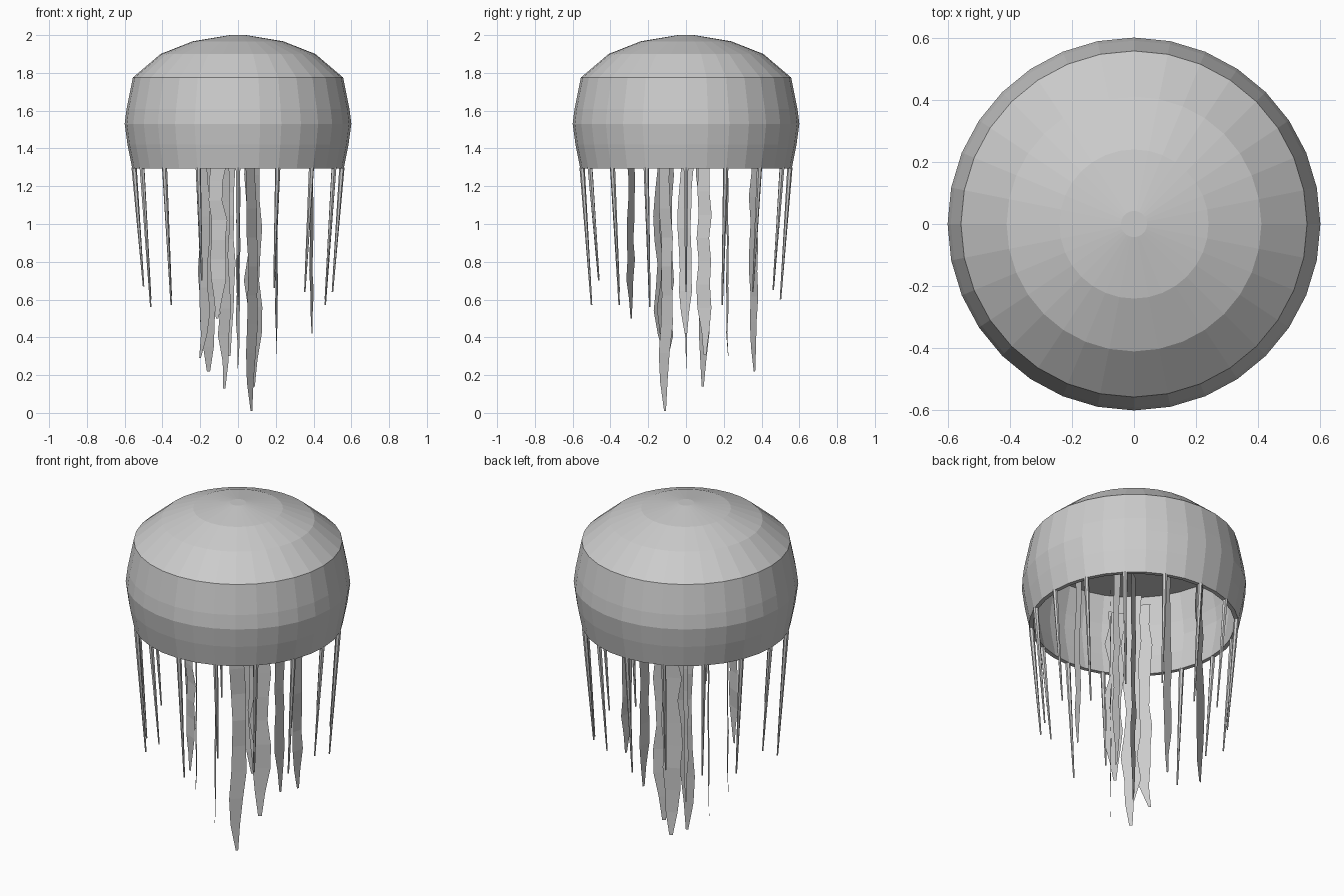
import bpy, bmesh, math, random

if "Cube" in bpy.data.objects:
    bpy.data.objects.remove(bpy.data.objects["Cube"])

random.seed(4)
grey = bpy.data.materials.new("soft_grey")
grey.diffuse_color = (0.6, 0.6, 0.6, 1)
grey.use_nodes = True
grey.node_tree.nodes["Principled BSDF"].inputs["Base Color"].default_value = grey.diffuse_color


def make(name, verts, faces, closed=True):
    me = bpy.data.meshes.new(name)
    me.from_pydata(verts, [], faces)
    if closed:
        bm = bmesh.new()
        bm.from_mesh(me)
        bmesh.ops.remove_doubles(bm, verts=bm.verts, dist=1e-5)
        bmesh.ops.dissolve_degenerate(bm, dist=1e-5, edges=bm.edges)
        bmesh.ops.recalc_face_normals(bm, faces=bm.faces)
        bm.to_mesh(me)
        bm.free()
    me.materials.append(grey)
    ob = bpy.data.objects.new(name, me)
    bpy.context.collection.objects.link(ob)
    return ob


# Hollow bell: outer profile up, inner wall and flat ceiling, turned in 32 sides
outer = [(0.56, 1.295), (0.585, 1.42), (0.60, 1.53), (0.59, 1.61), (0.557, 1.775),
         (0.41, 1.90), (0.24, 1.967), (0.042, 2.0), (0, 2.0)]
inner = [(0, 1.765), (0.53, 1.765), (0.567, 1.61), (0.577, 1.53), (0.562, 1.42), (0.537, 1.295)]
prof = outer + inner
N, P = 32, len(prof)
verts, faces = [], []
for i in range(N):
    a = 2 * math.pi * i / N
    verts += [(r * math.cos(a), r * math.sin(a), z) for r, z in prof]
for i in range(N):
    j = (i + 1) % N
    for k in range(P):
        if k != len(outer) - 1:  # no face along the axis
            m = (k + 1) % P
            faces.append((i * P + k, j * P + k, j * P + m, i * P + m))
make("bell", verts, faces)

# Sixteen thin spikes around the rim, leaning inward
tips = [.64, .57, .64, .66, .60, .65, .62, .60, .67, .56, .57, .70, .57, .72, .64, .60]
for i, zt in enumerate(tips):
    a = 2 * math.pi * i / 16
    n = 6
    verts = []
    for r, rad, z in ((0.55, 0.014, 1.30), (0.50, 0.004, zt)):
        verts += [(r * math.cos(a) + rad * math.cos(a + 2 * math.pi * k / n),
                   r * math.sin(a) + rad * math.sin(a + 2 * math.pi * k / n), z) for k in range(n)]
    faces = [(k, (k + 1) % n, n + (k + 1) % n, n + k) for k in range(n)]
    faces += [tuple(range(n)), tuple(range(n, 2 * n))]
    make(f"rim_tentacle_{i + 1}", verts, faces)


# Wavy flat ribbons hanging inside:
# x, y, direction of width, half width, lowest point, sideways shift of the tip
ribbons = [(-.11, -.29, -25, .046, .50, 0), (.39, 0, 75, .037, .42, 0),
           (.07, -.11, 48, .042, .01, 0), (-.155, .36, 25, .052, .22, 0),
           (.08, .09, 35, .048, .14, 0), (-.07, -.11, 130, .045, .13, 0),
           (-.18, -.13, 130, .042, .29, .03), (.205, .10, 80, .036, .31, 0),
           (-.045, .22, 10, .032, .30, 0), (0, 0, 35, .012, .235, 0)]
for i, (x, y, ang, w, zb, shift) in enumerate(ribbons):
    c, s = math.cos(math.radians(ang)), math.sin(math.radians(ang))
    rows = 10
    verts, faces = [], []
    for k in range(rows + 1):
        t = k / rows
        z = 1.54 + (zb - 1.54) * t
        sway = random.uniform(-.3, .3) * w if k < rows else shift
        bend = random.uniform(-.004, .004)
        h = w * random.uniform(.8, 1.05) * min(1, 0.2 + 4 * (1 - t))
        for side in (-1, 1):
            u = sway + side * h
            verts.append((x + c * u - s * bend, y + s * u + c * bend, z))
        if k:
            faces.append((2 * k - 2, 2 * k - 1, 2 * k + 1, 2 * k))
    make(f"ribbon_arm_{i + 1}", verts, faces, closed=False)
